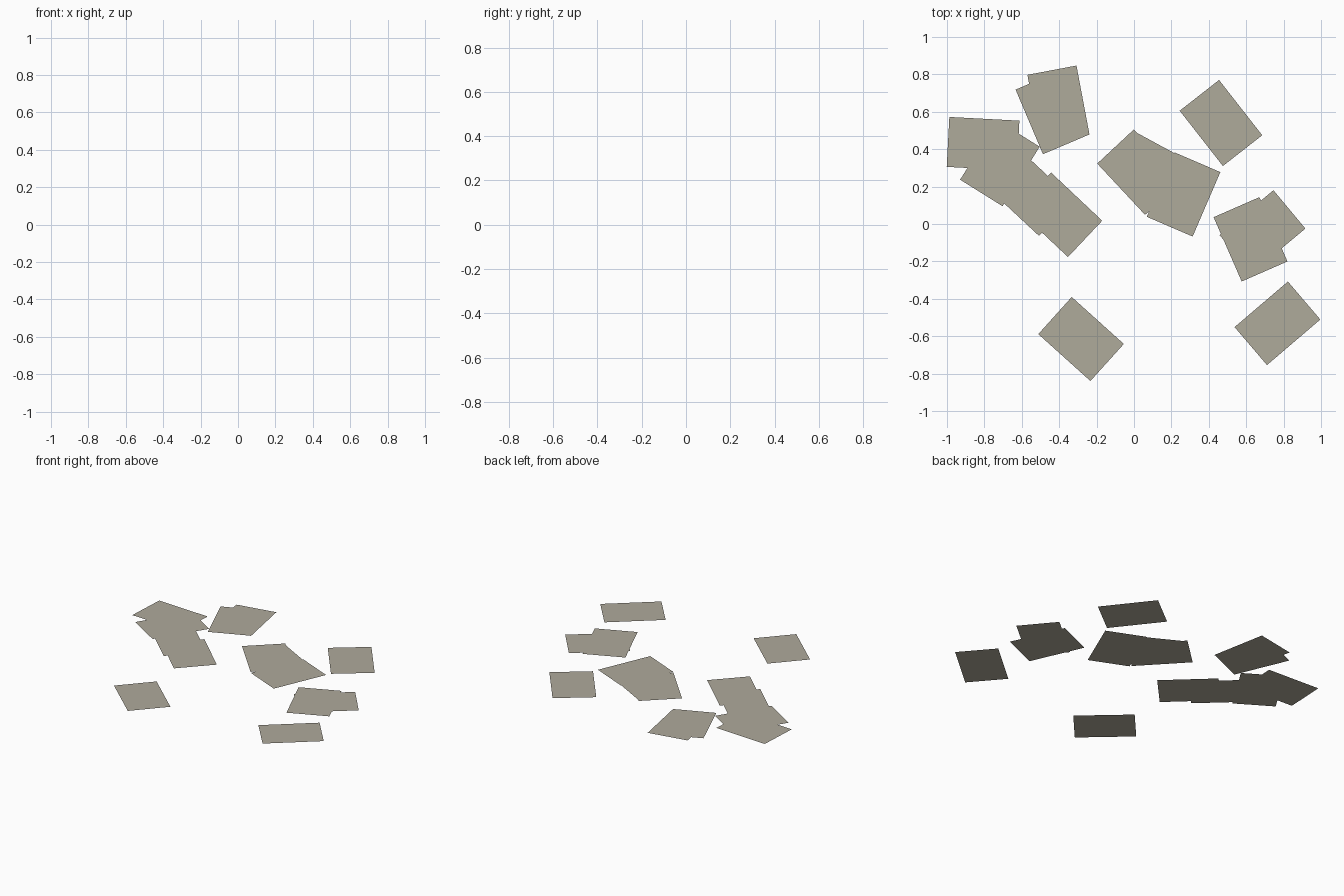
import bpy, math

if "Cube" in bpy.data.objects:
    bpy.data.objects.remove(bpy.data.objects["Cube"])

# One paper colour
paper = bpy.data.materials.new("warm grey paper")
paper.diffuse_color = (0.43, 0.405, 0.33, 1)
paper.use_nodes = True
paper.node_tree.nodes["Principled BSDF"].inputs["Base Color"].default_value = paper.diffuse_color

LONG, SHORT, STEP = 0.375, 0.267, 0.001


def sheet(x, y, angle, level=0):
    """Flat sheet of paper: centre, heading of its long side, place in the pile."""
    a, b = LONG / 2, SHORT / 2
    c, s = math.cos(math.radians(angle)), math.sin(math.radians(angle))
    verts = [(x + u * c - v * s, y + u * s + v * c, level * STEP)
             for u, v in ((-a, -b), (a, -b), (a, b), (-a, b))]
    me = bpy.data.meshes.new("paper_sheet")
    me.from_pydata(verts, [], [(0, 1, 2, 3)])
    me.materials.append(paper)
    bpy.context.collection.objects.link(bpy.data.objects.new("paper_sheet", me))


# Loose single sheets
sheet(-0.283, -0.615, -42)
sheet(0.767, -0.531, 40.5)
sheet(0.465, 0.54, -52)

# Right pair
sheet(0.687, -0.042, 39.8, 0)
sheet(0.623, -0.082, -66.4, 1)

# Middle pile
sheet(0.118, 0.28, -28.5, 0)
sheet(0.265, 0.158, 66.7, 1)
sheet(0.029, 0.277, -47, 2)

# Back left pair
sheet(-0.404, 0.638, -79.3, 0)
sheet(-0.437, 0.598, -67, 1)

# Left trail
sheet(-0.554, 0.162, -43, 0)
sheet(-0.398, 0.049, -43.3, 1)
sheet(-0.717, 0.325, 58, 1)
sheet(-0.807, 0.429, -3, 2)
